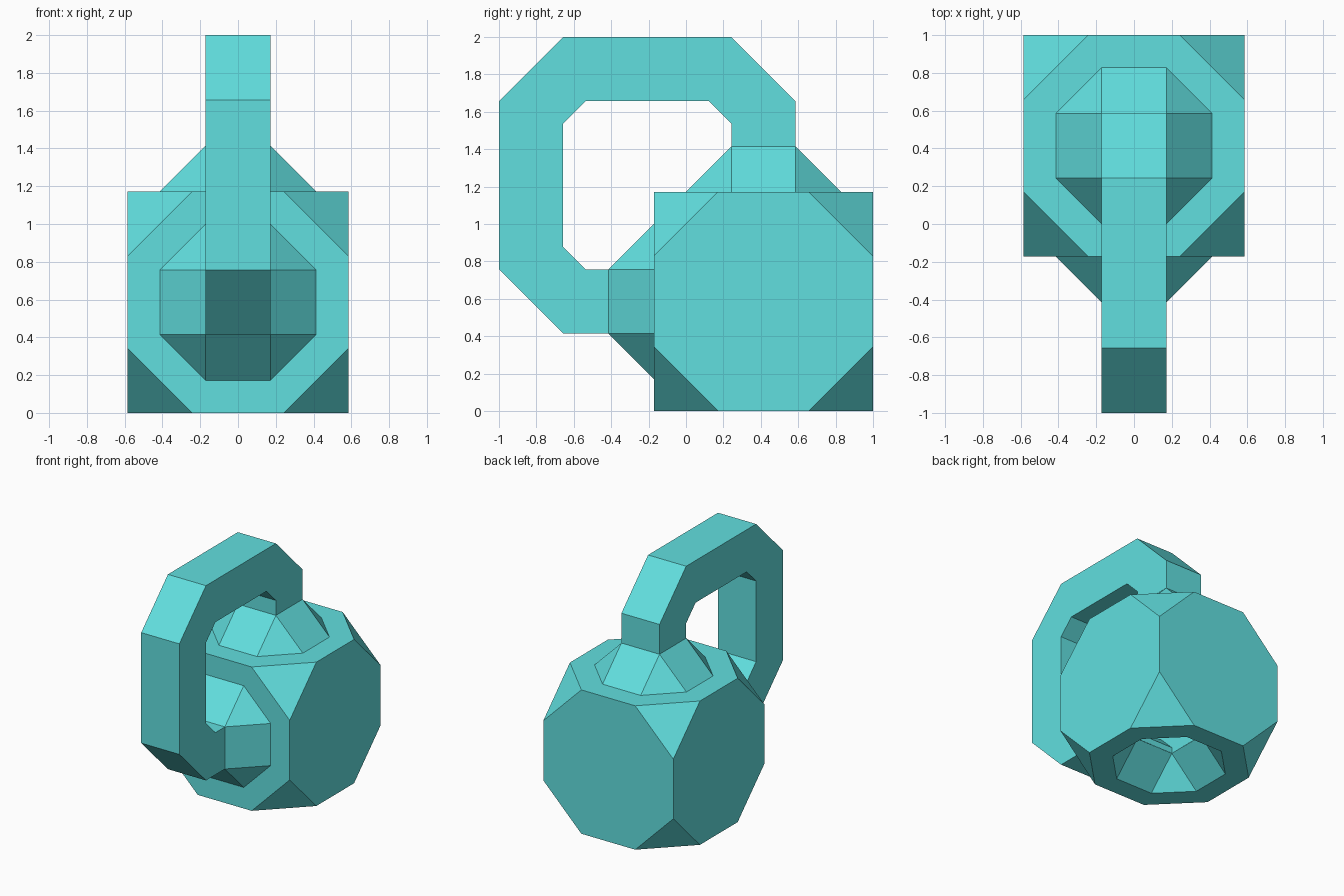
import bpy, bmesh
from math import sqrt
from itertools import product
from mathutils import Matrix, Vector

if "Cube" in bpy.data.objects:
    bpy.data.objects.remove(bpy.data.objects["Cube"])

H = 2 - sqrt(2)            # half size of the body
K = sqrt(2) - 1            # octagon half-edge ratio
W = H * K / sqrt(2)        # half width of the tube
R = W / K                  # half size of the neck octagon
RISE = R - W               # neck height
CY, CZ = K, H              # body centre in y and z

teal = bpy.data.materials.new("teal")
teal.diffuse_color = (0.12, 0.74, 0.74, 1)
teal.use_nodes = True
teal.node_tree.nodes["Principled BSDF"].inputs["Base Color"].default_value = teal.diffuse_color


def finish(bm, name):
    mesh = bpy.data.meshes.new(name)
    bm.to_mesh(mesh)
    bm.free()
    mesh.materials.append(teal)
    obj = bpy.data.objects.new(name, mesh)
    bpy.context.collection.objects.link(obj)


def hull(points):
    bm = bmesh.new()
    for p in points:
        bm.verts.new(p)
    bmesh.ops.convex_hull(bm, input=bm.verts[:])
    bmesh.ops.dissolve_limit(bm, angle_limit=0.02, verts=bm.verts[:], edges=bm.edges[:])
    bmesh.ops.recalc_face_normals(bm, faces=bm.faces[:])
    bm.normal_update()
    return bm


def neck(name, origin, u, v, n, inward=False):
    # flared neck from an octagon to a square, open at both ends
    s = (-1, 1)
    pts = [(a * R, b * W, 0) for a, b in product(s, s)]
    pts += [(a * W, b * R, 0) for a, b in product(s, s)]
    pts += [(a * W, b * W, RISE) for a, b in product(s, s)]
    m = Matrix((u, v, n)).transposed()
    bm = hull([Vector(origin) + m @ Vector(p) for p in pts])
    ends = [f for f in bm.faces if abs(f.normal.dot(Vector(n))) > 0.99]
    bmesh.ops.delete(bm, geom=ends, context='FACES')
    if inward:
        bmesh.ops.reverse_faces(bm, faces=bm.faces[:])
    finish(bm, name)


# body: truncated cube with octagonal openings on top, front and bottom
corners = set()
for sx, sy, sz in product((-1, 1), repeat=3):
    for i in range(3):
        p = [sx * H, sy * H, sz * H]
        p[i] *= K
        corners.add((p[0], p[1] + CY, p[2] + CZ))
body = hull(corners)
openings = [f for f in body.faces if abs(f.normal.z) > 0.99 or f.normal.y < -0.99]
bmesh.ops.inset_individual(body, faces=openings, thickness=H - R, use_even_offset=True)
bmesh.ops.delete(body, geom=openings, context='FACES')
finish(body, "body")

# necks: two outside, one recessed into the base
X, Y, Z = (1, 0, 0), (0, 1, 0), (0, 0, 1)
neck("top_neck", (0, CY, 2 * H), X, Y, Z)
neck("front_neck", (0, CY - H, CZ), X, Z, (0, -1, 0))
neck("base_recess", (0, CY, 0), X, Y, Z, inward=True)

# handle tube: mitred square section, loops into the body and down to the base
path = [  # (y, z) of each side of the tube
    ((0.586, 1.414), (0.243, 1.414)),
    ((0.586, 1.657), (0.243, 1.536)),
    ((0.243, 2.0), (0.121, 1.657)),
    ((-0.657, 2.0), (-0.536, 1.657)),
    ((-1.0, 1.657), (-0.657, 1.536)),
    ((-1.0, 0.757), (-0.657, 0.879)),
    ((-0.657, 0.414), (-0.536, 0.757)),
    ((0.121, 0.414), (0.243, 0.757)),
    ((0.243, 0.293), (0.586, 0.414)),
    ((0.243, 0.243), (0.586, 0.243)),
]
tube = bmesh.new()
rings = [[tube.verts.new(p) for p in ((-W, *a), (W, *a), (W, *b), (-W, *b))]
         for a, b in path]
for r0, r1 in zip(rings, rings[1:]):
    for i in range(4):
        j = (i + 1) % 4
        tube.faces.new((r0[i], r1[i], r1[j], r0[j]))
finish(tube, "handle_tube")
